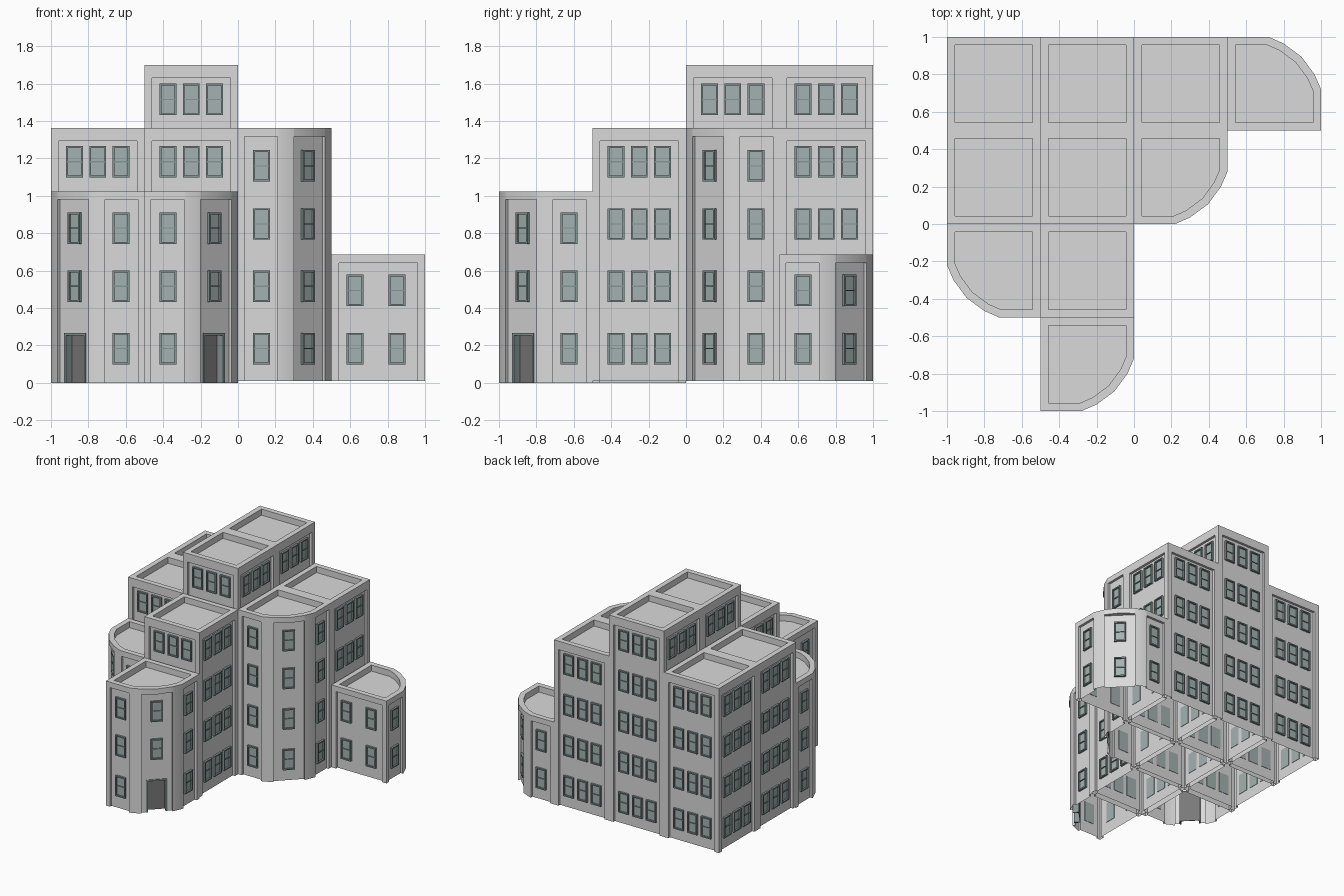
import bpy, bmesh, math
from mathutils import Vector, Matrix

cube = bpy.data.objects.get("Cube")
if cube:
    bpy.data.objects.remove(cube, do_unlink=True)

CELL = 0.5       # plan size of one block
RECESS = 0.02    # wall panels sit behind the corner piers
PARAPET = 0.043
DOOR_W, DOOR_H, DOOR_D = 0.08, 0.265, 0.06   # half width, height, depth of leaf


def material(name, color):
    m = bpy.data.materials.new(name)
    m.use_nodes = True
    m.diffuse_color = color + (1,)
    m.node_tree.nodes["Principled BSDF"].inputs["Base Color"].default_value = color + (1,)
    return m


WALL = material("wall_grey", (0.7, 0.7, 0.7))
TRIM = [material("window_glass", (0.37, 0.45, 0.44)),
        material("frame_grey_green", (0.24, 0.31, 0.3)),
        material("door_grey", (0.19, 0.19, 0.19))]
GLASS, FRAME, DOOR = range(3)


def finish(bm, name, mats):
    mesh = bpy.data.meshes.new(name)
    bm.to_mesh(mesh)
    bm.free()
    ob = bpy.data.objects.new(name, mesh)
    bpy.context.collection.objects.link(ob)
    for m in mats:
        mesh.materials.append(m)
    return ob


def face(bm, pts):
    return bm.faces.new([bm.verts.new(p) for p in pts])


def box(bm, P, u0, u1, d0, d1, z0, z1, mat):
    v = [bm.verts.new(P(u, d, z)) for z in (z0, z1)
         for u, d in ((u0, d0), (u1, d0), (u1, d1), (u0, d1))]
    faces = [(0, 1, 2, 3), (4, 5, 6, 7)]
    faces += [(i, (i + 1) % 4, (i + 1) % 4 + 4, i + 4) for i in range(4)]
    for f in faces:
        bm.faces.new([v[i] for i in f]).material_index = mat


def surround(bm, P, u, w, b, d0, d1, z0, z1):
    """Two jambs and a head."""
    box(bm, P, u - w, u - w + b, d0, d1, z0, z1, FRAME)
    box(bm, P, u + w - b, u + w, d0, d1, z0, z1, FRAME)
    box(bm, P, u - w + b, u + w - b, d0, d1, z1 - b, z1, FRAME)


def window(bm, P, u, z):
    """Sash window: glass, surround, sill and a middle rail."""
    w, h, b, r = 0.045, 0.168, 0.01, -RECESS
    box(bm, P, u - w, u + w, r - 0.003, r + 0.003, z, z + h, GLASS)
    surround(bm, P, u, w, b, r + 0.001, r + 0.016, z, z + h)
    for zb, t, d in ((z, b, 0.016), (z + h / 2 - 0.003, 0.006, 0.01)):
        box(bm, P, u - w + b, u + w - b, r + 0.001, r + d, zb, zb + t, FRAME)


def door(bm, P, u):
    """Leaf set deep in the wall opening."""
    w, h, d = DOOR_W, DOOR_H, DOOR_D
    box(bm, P, u - w, u + w, -d - 0.004, -d, 0, h, DOOR)
    surround(bm, P, u, w, 0.012, -d, 0.006 - RECESS, 0, h)


def outline(x, y, turns):
    """Plan of a block; turns is None for a square, else quarter turns of the rounded corner."""
    h = CELL / 2
    pts = [(-h, -h), (h, -h), (h, h), (-h, h)]
    if turns is not None:
        # rounded front-right corner
        pts[1:2] = [(h - 0.28, -h), (h - 0.2, 0.035 - h), (h - 0.105, 0.105 - h),
                    (h - 0.035, 0.2 - h), (h, 0.28 - h)]
    rot = Matrix.Rotation((turns or 0) * math.pi / 2, 3, 'Z')
    return [rot @ Vector((a, b, 0)) + Vector((x + h, y + h, 0)) for a, b in pts]


def panel(bm, P, a, b, z0, z1, opening=False):
    """Recessed wall panel with two side reveals and an optional doorway."""
    r = -RECESS
    parts = [(a, b, z0)]
    if opening:
        left, right = (a + b) / 2 - DOOR_W, (a + b) / 2 + DOOR_W
        parts = [(a, left, z0), (left, right, DOOR_H), (right, b, z0)]
    for u0, u1, lo in parts:
        face(bm, [P(u0, r, lo), P(u1, r, lo), P(u1, r, z1), P(u0, r, z1)])
    face(bm, [P(a, r, z0), P(a, r, z1), P(a, 0, z1), P(a, 0, z0)])
    face(bm, [P(b, 0, z0), P(b, 0, z1), P(b, r, z1), P(b, r, z0)])


def straight_wall(bm, P, length, z0, z1, ztop, m0, m1):
    """Panel between two piers under a flat band."""
    a, b, r = m0, length - m1, -RECESS
    panel(bm, P, a, b, z0, z1)
    for u0, u1, lo in ((0, a, z0), (b, length, z0), (a, b, z1)):
        face(bm, [P(u0, 0, lo), P(u1, 0, lo), P(u1, 0, ztop), P(u0, 0, ztop)])
    face(bm, [P(a, r, z1), P(b, r, z1), P(b, 0, z1), P(a, 0, z1)])


def corner_wall(bm, P, length, z0, z1, ztop, bulge, opening):
    """Flat panel under a bowed band."""
    r, mid = -RECESS, length / 2
    panel(bm, P, 0, length, z0, z1, opening)
    bow = [(0, 0), (mid, bulge), (length, 0)]
    for p, q in zip(bow, bow[1:]):
        face(bm, [P(*p, z1), P(*q, z1), P(*q, ztop), P(*p, ztop)])
    face(bm, [P(0, r, z1), P(length, r, z1)] + [P(*p, z1) for p in reversed(bow)])


def roof(bm, pts, ztop):
    """Flat parapet ring with a sunken deck."""
    n = len(pts)
    up, down = Vector((0, 0, ztop)), Vector((0, 0, ztop - 0.05))
    normals = []
    for i in range(n):
        t = (pts[(i + 1) % n] - pts[i]).normalized()
        normals.append(Vector((t.y, -t.x, 0)))
    inner = []
    for i in range(n):
        p, q = normals[i - 1], normals[i]
        inner.append(pts[i] - (p + q) * PARAPET / (1 + p.dot(q)))
    for i in range(n):
        j = (i + 1) % n
        face(bm, [pts[i] + up, pts[j] + up, inner[j] + up, inner[i] + up])
        face(bm, [inner[i] + up, inner[j] + up, inner[j] + down, inner[i] + down])
    face(bm, [p + down for p in inner])


def block(name, x, y, floors, turns=None, has_door=False):
    shell, trim = bmesh.new(), bmesh.new()
    pts = outline(x, y, turns)
    curved = turns is not None
    ztop = 0.01 + floors * 0.338
    z0 = 0 if has_door else 0.01
    zpanel = ztop - (0.045 if curved else 0.07)
    # the bowed corner is one wall, so its middle point is skipped
    base = [p for i, p in enumerate(pts) if not (curved and i == 3)]
    for i, a in enumerate(base):
        b = base[(i + 1) % len(base)]
        length = (b - a).length
        t = (b - a).normalized()
        n = Vector((t.y, -t.x, 0))

        def P(u, d, z, a=a, t=t, n=n):
            return a + t * u + n * d + Vector((0, 0, z))

        # narrow facets of a rounded corner are plain piers
        if length < 0.12:
            face(shell, [P(0, 0, z0), P(length, 0, z0), P(length, 0, ztop), P(0, 0, ztop)])
            continue
        diagonal = curved and i == 2
        if diagonal:
            cols = [length / 2]
            corner_wall(shell, P, length, z0, zpanel, ztop, (pts[3] - a).dot(n), has_door)
        else:
            m0 = m1 = 0.04
            cols = [0.125, 0.25, 0.375]
            if length < 0.4:
                m0, m1 = (0.035, 0.01) if i == 0 else (0.01, 0.035)
                cols = [0.125 if i == 0 else length - 0.125]
            elif curved:
                cols = [0.125, 0.35]
            straight_wall(shell, P, length, z0, zpanel, ztop, m0, m1)
        for f in range(floors):
            z = 0.099 + f * 0.333
            if curved and f == floors - 1:
                z -= 0.022
            for u in cols:
                if diagonal and has_door and f == 0:
                    door(trim, P, u)
                else:
                    window(trim, P, u, z)
    roof(shell, pts, ztop)
    bmesh.ops.remove_doubles(shell, verts=shell.verts, dist=0.0001)
    bmesh.ops.recalc_face_normals(trim, faces=trim.faces)
    walls = finish(shell, name + "_walls", [WALL])
    finish(trim, name + "_windows", TRIM)
    return walls


# Blocks: name, corner x, corner y, floors, rounded corner turn, door
BLOCKS = [
    ("back_right_block", -1, 0.5, 4),
    ("middle_right_block", -1, 0, 4),
    ("back_tower", -0.5, 0.5, 5),
    ("middle_tower", -0.5, 0, 5),
    ("back_left_block", 0, 0.5, 4),
    ("front_middle_block", -0.5, -0.5, 4),
    ("rounded_centre_block", 0, 0, 4, 0),
    ("rounded_back_wing", 0.5, 0.5, 2, 1),
    ("rounded_front_wing", -0.5, -1, 3, 0, True),
    ("rounded_side_wing", -1, -0.5, 3, 3, True),
]
bpy.ops.object.select_all(action='DESELECT')
shells = [block(*b) for b in BLOCKS]

# Soften only the rounded corners
for ob in shells:
    ob.select_set(True)
bpy.context.view_layer.objects.active = shells[0]
bpy.ops.object.shade_smooth_by_angle(angle=math.radians(30))
